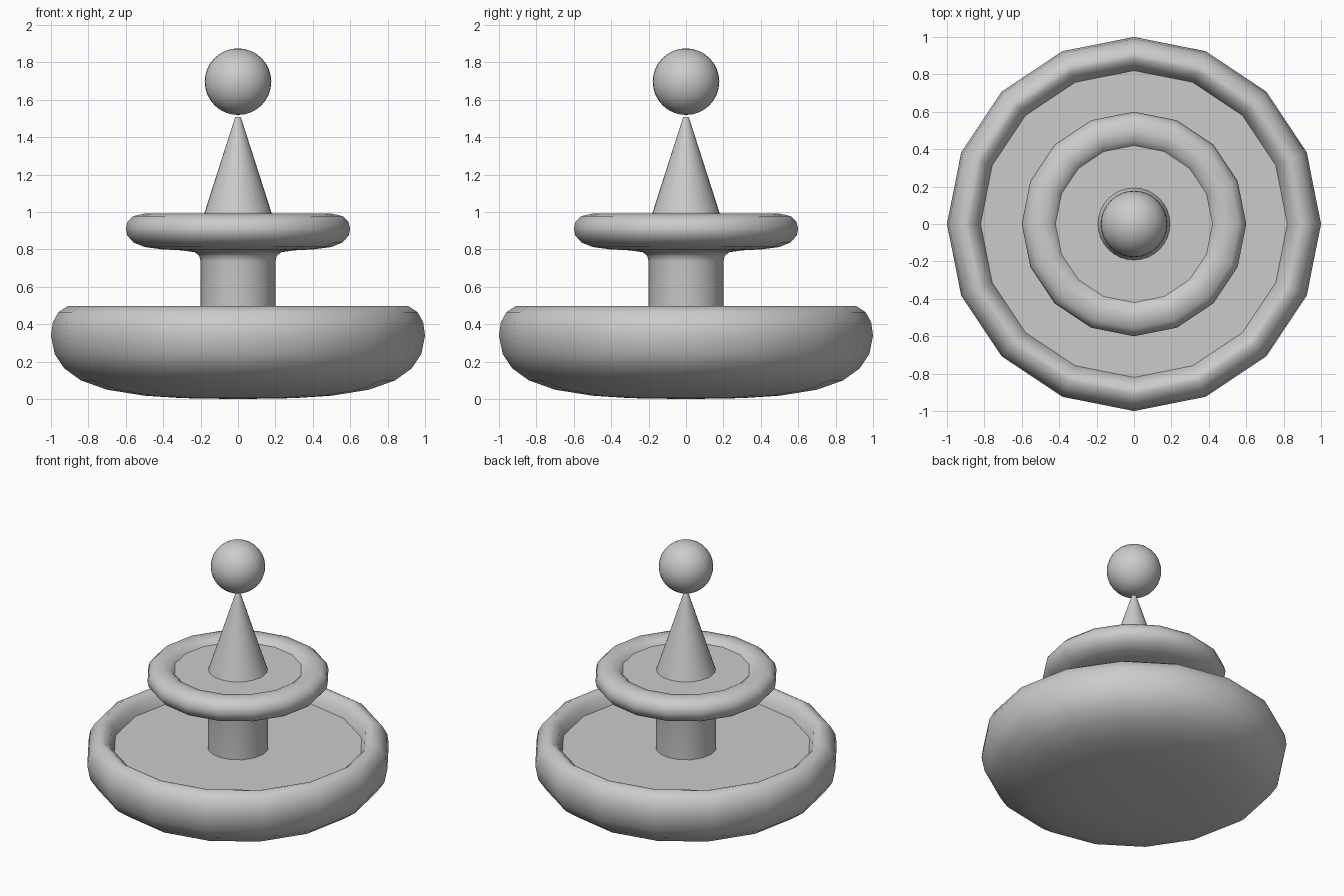
import bpy, bmesh, math

if "Cube" in bpy.data.objects:
    bpy.data.objects.remove(bpy.data.objects["Cube"])

stone = bpy.data.materials.new("grey stone")
stone.diffuse_color = (0.6, 0.6, 0.6, 1)
stone.use_nodes = True
stone.node_tree.nodes["Principled BSDF"].inputs["Base Color"].default_value = stone.diffuse_color


def finish(obj, angle=40):
    obj.data.materials.append(stone)
    bpy.ops.object.select_all(action='DESELECT')
    obj.select_set(True)
    bpy.context.view_layer.objects.active = obj
    bpy.ops.object.shade_smooth_by_angle(angle=math.radians(angle))


def lathe(name, profile, sides=16, angle=40):
    """Spin an (r, z) profile, listed from bottom outside to top inside."""
    bm = bmesh.new()
    rings = []
    for r, z in profile:
        if r == 0:
            rings.append([bm.verts.new((0, 0, z))] * sides)
        else:
            rings.append([bm.verts.new((r * math.cos(2 * math.pi * i / sides),
                                        r * math.sin(2 * math.pi * i / sides), z))
                          for i in range(sides)])
    for a, b in zip(rings, rings[1:]):
        for i in range(sides):
            j = (i + 1) % sides
            quad = list(dict.fromkeys((a[i], a[j], b[j], b[i])))
            bm.faces.new(quad)
    bmesh.ops.recalc_face_normals(bm, faces=bm.faces[:])
    mesh = bpy.data.meshes.new(name)
    bm.to_mesh(mesh)
    bm.free()
    obj = bpy.data.objects.new(name, mesh)
    bpy.context.collection.objects.link(obj)
    finish(obj, angle)
    return obj


# Wide lower bowl with a rounded rim and a hollow inside
lathe("lower_basin", [
    (0, 0), (0.3, 0.005), (0.5, 0.018), (0.7, 0.05), (0.84, 0.10), (0.93, 0.165),
    (0.98, 0.24), (1.0, 0.34), (0.99, 0.41), (0.96, 0.465), (0.91, 0.497),
    (0.88, 0.49), (0.845, 0.46), (0.82, 0.395), (0.79, 0.30), (0.6, 0.2), (0, 0.15)], angle=50)
lathe("lower_water", [(0, 0.35), (0.805, 0.35), (0.82, 0.395), (0, 0.395)])

# Column flaring out into the underside of the upper bowl
lathe("column_and_upper_basin", [
    (0, 0.3), (0.2, 0.3), (0.2, 0.735), (0.207, 0.765), (0.23, 0.785), (0.3, 0.795),
    (0.4, 0.80), (0.5, 0.813), (0.56, 0.838), (0.592, 0.875), (0.6, 0.91),
    (0.59, 0.95), (0.56, 0.978), (0.5, 0.992), (0.45, 0.982), (0.42, 0.954),
    (0.38, 0.90), (0, 0.86)], angle=50)
lathe("upper_water", [(0, 0.92), (0.40, 0.92), (0.42, 0.954), (0, 0.954)])

# Tapering spire
lathe("spire", [(0, 0.94), (0.194, 0.95), (0.015, 1.508), (0, 1.508)], sides=32)

# Ball floating above the spire
bpy.ops.mesh.primitive_uv_sphere_add(segments=32, ring_count=16, radius=0.178,
                                     location=(0, 0, 1.697))
ball = bpy.context.object
ball.name = "top_ball"
finish(ball)
